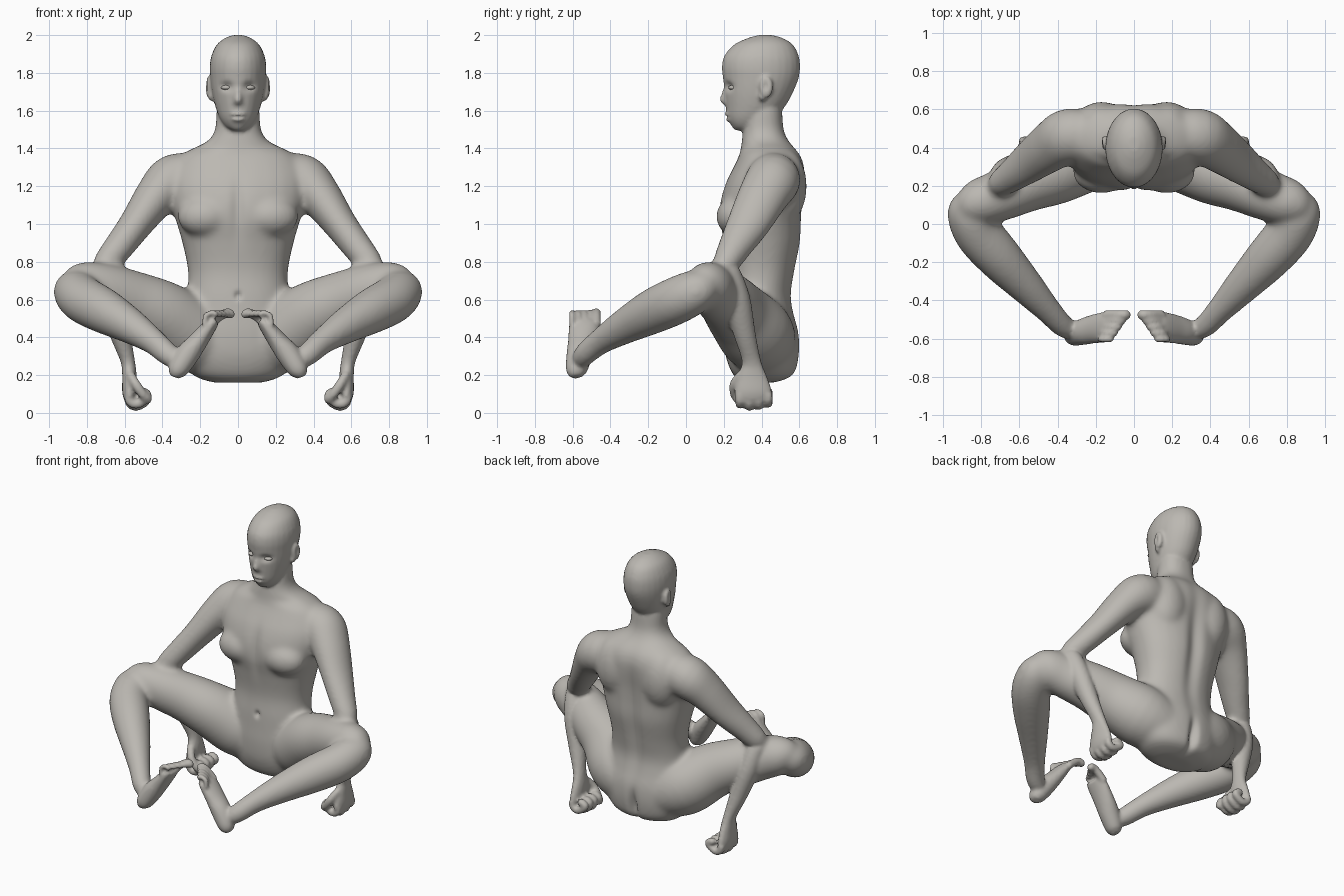
import bpy, bmesh, math
from mathutils import Vector

cube = bpy.data.objects.get("Cube")
if cube:
    bpy.data.objects.remove(cube)

clay = bpy.data.materials.new("warm_grey_clay")
clay.use_nodes = True
colour = (0.5, 0.48, 0.445, 1)
clay.diffuse_color = colour
clay.node_tree.nodes["Principled BSDF"].inputs["Base Color"].default_value = colour

SIDES = (1, -1)


def finish(name, bm):
    bmesh.ops.recalc_face_normals(bm, faces=bm.faces)
    mesh = bpy.data.meshes.new(name)
    bm.to_mesh(mesh)
    bm.free()
    mesh.materials.append(clay)
    obj = bpy.data.objects.new(name, mesh)
    bpy.context.scene.collection.objects.link(obj)
    return obj


def spline(p0, p1, p2, p3, t):
    return [0.5 * (2 * b + (c - a) * t + (2 * a - 5 * b + 4 * c - d) * t * t
                   + (3 * b - a - 3 * c + d) * t ** 3) for a, b, c, d in zip(p0, p1, p2, p3)]


def loft(name, rings, side=1, upright=False, power=1.0, steps=4, sides=28):
    """Tube through rings of (x, y, z, half depth along y, half width)."""
    ext = [rings[0]] + list(rings) + [rings[-1]]
    path = [spline(*ext[i:i + 4], k / steps) for i in range(len(rings) - 1) for k in range(steps)]
    path.append(rings[-1])
    bm = bmesh.new()
    loops = []
    for i, ring in enumerate(path):
        centre = Vector(ring[:3])
        ahead = Vector(path[min(i + 1, len(path) - 1)][:3])
        behind = Vector(path[max(i - 1, 0)][:3])
        axis = Vector((0, 0, 1)) if upright else (ahead - behind).normalized()
        deep = Vector((0, 1, 0))
        deep = (deep - axis * deep.dot(axis)).normalized()
        wide = axis.cross(deep)
        loop = []
        for k in range(sides):
            angle = math.tau * k / sides
            c, s = math.cos(angle), math.sin(angle)
            c, s = (math.copysign(abs(q) ** power, q) for q in (c, s))
            p = centre + deep * c * ring[3] + wide * s * ring[4]
            loop.append(bm.verts.new((p.x * side, p.y, p.z)))
        loops.append(loop)
    for low, high in zip(loops, loops[1:]):
        for k in range(sides):
            n = (k + 1) % sides
            bm.faces.new((low[k], low[n], high[n], high[k]))
    bm.faces.new(loops[0])
    bm.faces.new(loops[-1])
    return finish(name, bm)


def tube(name, points, radius, side=1):
    """Finger-like tube with a rounded tip."""
    tip = Vector(points[-1]) + (Vector(points[-1]) - Vector(points[-2])).normalized() * radius * 0.7
    rings = [(*p, radius, radius) for p in points] + [(*tip, radius * 0.45, radius * 0.45)]
    return loft(name, rings, side, sides=14)


def ball(name, centre, radii, side=1):
    bm = bmesh.new()
    bmesh.ops.create_uvsphere(bm, u_segments=28, v_segments=18, radius=1)
    for v in bm.verts:
        v.co = Vector((side * (centre[0] + v.co.x * radii[0]),
                       centre[1] + v.co.y * radii[1], centre[2] + v.co.z * radii[2]))
    return finish(name, bm)


def weld(name, parts, voxel, rounds):
    """Fuse closed parts into one skin, then relax it."""
    bpy.ops.object.select_all(action='DESELECT')
    for part in parts:
        part.select_set(True)
    bpy.context.view_layer.objects.active = parts[0]
    bpy.ops.object.join()
    obj = bpy.context.view_layer.objects.active
    obj.name = name
    remesh = obj.modifiers.new("fuse", 'REMESH')
    remesh.mode = 'VOXEL'
    remesh.voxel_size = voxel
    relax = obj.modifiers.new("relax", 'SMOOTH')
    relax.factor = 0.5
    relax.iterations = rounds
    for label in ("fuse", "relax"):
        bpy.ops.object.modifier_apply(modifier=label)
    return obj


# Trunk and neck
trunk = [(.39, .16, .08, .13), (.41, .2, .16, .24), (.405, .3, .195, .3), (.4, .42, .2, .3),
         (.39, .52, .185, .285), (.385, .62, .175, .27), (.4, .75, .18, .265),
         (.405, .9, .205, .295), (.395, 1.02, .22, .33), (.4, 1.12, .22, .36),
         (.42, 1.22, .21, .37), (.44, 1.3, .19, .35), (.445, 1.36, .165, .31),
         (.435, 1.4, .145, .24), (.42, 1.44, .125, .16), (.41, 1.5, .108, .122),
         (.41, 1.6, .1, .115), (.41, 1.68, .09, .1)]
core = [loft("trunk", [(0, *r) for r in trunk], upright=True, power=0.9)]

# Chest, shoulder blades, upper arms and legs
upper_arm = [(.22, .46, 1.24, .13, .13), (.34, .46, 1.23, .145, .14), (.43, .41, 1.15, .135, .115),
             (.54, .33, 1.0, .115, .09), (.63, .26, .88, .09, .08), (.7, .21, .79, .07, .07),
             (.72, .19, .755, .045, .045)]
thigh = [(.1, .42, .36, .17, .17), (.25, .37, .42, .2, .2), (.4, .28, .52, .175, .18),
         (.55, .22, .59, .155, .16), (.7, .15, .645, .135, .145), (.82, .11, .675, .12, .125),
         (.89, .08, .67, .08, .09)]
shin = [(.87, .13, .7, .07, .07), (.865, .07, .655, .11, .115), (.82, -.04, .6, .125, .125),
        (.71, -.17, .54, .12, .12), (.57, -.32, .46, .095, .095), (.45, -.45, .38, .07, .07),
        (.37, -.535, .31, .06, .062), (.31, -.56, .27, .05, .05)]
for s in SIDES:
    core += [ball("chest_muscle", (.17, .27, 1.04), (.15, .11, .11), s),
             ball("shoulder_blade", (.17, .52, 1.2), (.14, .12, .2), s),
             loft("upper_arm", upper_arm, s), loft("thigh", thigh, s), loft("shin", shin, s)]
body = weld("body", core, 0.015, 12)

# Head
head = [(.3, 1.495, .03, .03), (.32, 1.515, .075, .065), (.345, 1.56, .125, .097),
        (.37, 1.63, .16, .122), (.385, 1.7, .183, .138), (.396, 1.77, .2, .147),
        (.397, 1.83, .207, .15), (.4, 1.89, .197, .141), (.41, 1.95, .155, .112),
        (.42, 1.985, .09, .067), (.42, 2.0, .035, .025)]
parts = [body, loft("head", [(0, *r) for r in head], upright=True),
         loft("nose", [(0, .225, 1.745, .02, .012), (0, .215, 1.7, .024, .017),
                       (0, .207, 1.655, .028, .023), (0, .215, 1.632, .018, .017)], upright=True),
         ball("upper_lip", (0, .227, 1.58), (.042, .024, .013)),
         ball("lower_lip", (0, .231, 1.556), (.036, .023, .014)),
         ball("chin", (0, .275, 1.52), (.042, .03, .026))]

forearm = [(.715, .19, .79, .045, .045), (.705, .21, .74, .075, .065), (.675, .265, .6, .075, .068),
           (.625, .31, .42, .058, .055), (.585, .345, .28, .05, .038), (.575, .35, .2, .075, .038),
           (.575, .355, .11, .1, .038), (.57, .36, .06, .09, .028)]
foot = [(.335, -.58, .19, .03, .025), (.32, -.58, .225, .056, .052), (.27, -.565, .305, .068, .062),
        (.215, -.55, .375, .075, .052), (.15, -.54, .46, .08, .038), (.12, -.538, .49, .07, .026)]
for s in SIDES:
    parts += [loft("forearm_and_palm", forearm, s), loft("foot", foot, s)]
    # Ears and nostrils
    parts += [ball("ear", (.153, .425, 1.725), (.022, .036, .058), s),
              ball("ear_lobe", (.143, .405, 1.675), (.017, .02, .024), s),
              ball("nostril", (.02, .222, 1.643), (.014, .018, .013), s)]
    # Curled fingers, with the outer two slightly shorter
    for i in range(4):
        y = .285 + i * .05
        lift = .012 * abs(i - 1.3)
        curl = [(.58, y, .1), (.572, y, .045 + lift), (.535, y, .03 + lift),
                (.488, y, .058 + lift), (.482, y, .1), (.515, y, .115)]
        parts.append(tube("finger", curl, .024, s))
    parts.append(tube("thumb", [(.57, .29, .2), (.54, .255, .15), (.505, .258, .1), (.475, .28, .07)], .025, s))
    # Toes, from the large inner one to the small outer one
    for i in range(5):
        y = -.475 - i * .032
        x = .02 * i
        size = .025 if i == 0 else .019 - .001 * i
        toe = [(.15 + x / 3, y, .465), (.09 + x, y, .515), (.055 + x, y, .53), (.035 + x, y, .52)]
        parts.append(tube("toe", toe, size, s))
figure = weld("seated_figure", parts, 0.0108, 3)

# Soft creases and hollows: centre, spread, shift
hollows = [((0, .63, .9), (.05, .15, .36), (0, -.028, 0)),
           ((0, .6, .27), (.028, .14, .1), (0, -.04, 0)),
           ((0, .2, 1.08), (.035, .1, .14), (0, .018, 0)),
           ((0, .21, .62), (.016, .06, .02), (0, .02, 0)),
           ((0, .21, 1.568), (.034, .04, .009), (0, .01, 0))]
for s in SIDES:
    hollows += [((.062 * s, .21, 1.728), (.034, .06, .022), (0, .024, 0)),
                ((.178 * s, .42, 1.73), (.02, .018, .032), (-.014 * s, 0, 0)),
                ((.2 * s, .26, 1.41), (.09, .12, .03), (0, .02, 0))]
for v in figure.data.vertices:
    for centre, spread, shift in hollows:
        far = sum(((p - c) / r) ** 2 for p, c, r in zip(v.co, centre, spread))
        if far < 6:
            v.co += Vector(shift) * math.exp(-far)

# Eyes
for s in SIDES:
    eye = ball("left_eye" if s > 0 else "right_eye", (.06, .252, 1.722), (.03, .028, .014), s)
    eye.data.polygons.foreach_set("use_smooth", [True] * len(eye.data.polygons))

bpy.ops.object.select_all(action='DESELECT')
figure.select_set(True)
bpy.context.view_layer.objects.active = figure
bpy.ops.object.shade_smooth_by_angle(angle=math.radians(60))
